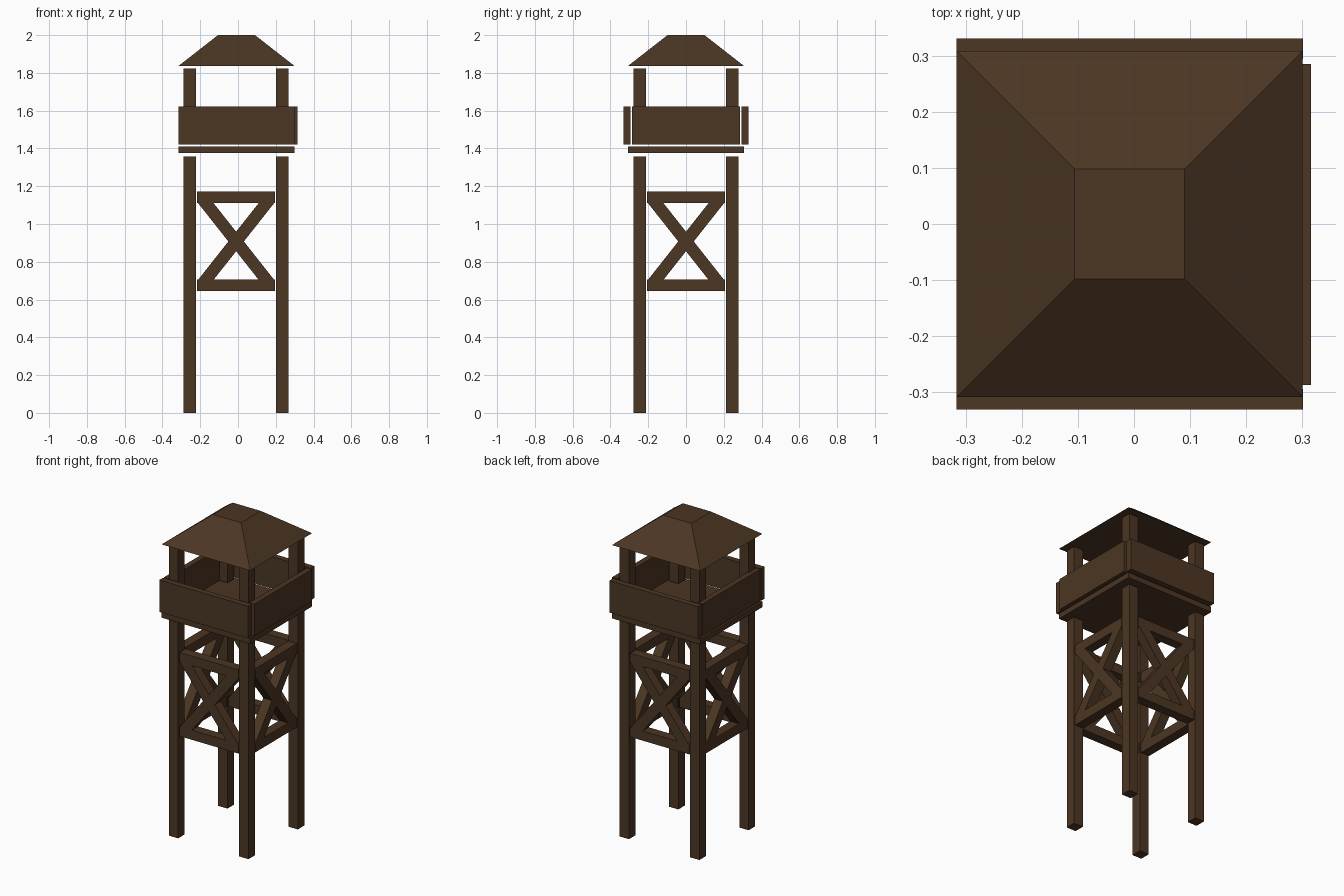
import bpy, bmesh, math
from mathutils import Matrix

if "Cube" in bpy.data.objects:
    bpy.data.objects.remove(bpy.data.objects["Cube"])

wood = bpy.data.materials.new("dark brown wood")
wood.diffuse_color = (0.072, 0.037, 0.017, 1)
wood.use_nodes = True
wood.node_tree.nodes["Principled BSDF"].inputs["Base Color"].default_value = wood.diffuse_color
CX = -0.008          # tower axis is slightly left of the bounding box centre


def finish(bm, name):
    bmesh.ops.recalc_face_normals(bm, faces=bm.faces[:])
    me = bpy.data.meshes.new(name)
    bm.to_mesh(me)
    bm.free()
    me.materials.append(wood)
    ob = bpy.data.objects.new(name, me)
    bpy.context.collection.objects.link(ob)
    return ob


def box(name, x0, x1, y0, y1, z0, z1, turn=None):
    bm = bmesh.new()
    bmesh.ops.create_cube(bm, size=1)
    for v in bm.verts:
        v.co = ((x0 + x1) / 2 + v.co.x * (x1 - x0),
                (y0 + y1) / 2 + v.co.y * (y1 - y0),
                (z0 + z1) / 2 + v.co.z * (z1 - z0))
    if turn is not None:
        bm.transform(turn)
    return finish(bm, name)


# lower legs and upper roof posts
P, HW = 0.245, 0.0325
for sx, side in ((-1, "left"), (1, "right")):
    for sy, end in ((-1, "front"), (1, "back")):
        x, y = CX + sx * P - 0.002, sy * P
        for part, z0, z1 in (("leg", 0, 1.357), ("roof_post", 1.42, 1.822)):
            box(f"{end}_{side}_{part}", x - HW, x + HW, y - HW, y + HW, z0, z1)

# platform floor
box("platform", CX - 0.308, CX + 0.308, -0.308, 0.308, 1.375, 1.41)

# parapet walls
box("front_wall", CX - 0.308, CX + 0.309, -0.331, -0.294, 1.42, 1.621)
box("back_wall", CX - 0.308, CX + 0.309, 0.294, 0.331, 1.42, 1.621)
box("left_wall", -0.315, -0.279, -0.287, 0.285, 1.42, 1.621)
box("right_wall", 0.279, 0.315, -0.287, 0.285, 1.42, 1.621)

# truncated pyramid roof
bm = bmesh.new()
bmesh.ops.create_cube(bm, size=2)
for v in bm.verts:
    r = 0.098 if v.co.z > 0 else 0.308
    v.co = (CX + v.co.x * r, v.co.y * r, 2.0 if v.co.z > 0 else 1.836)
finish(bm, "roof")

# bracing on each side: two rails and a cross between them
Z0, Z1, H, W, D = 0.705, 1.11, 0.16, 0.041, 0.03
zc = (Z0 + Z1) / 2
dz = (Z1 - Z0) / 2 * W / H
for i, side in enumerate(("front", "right", "back", "left")):
    turn = Matrix.Translation((CX - 0.002, 0, 0)) @ Matrix.Rotation(i * math.pi / 2, 4, "Z")
    y0, y1 = -P - D, -P + D
    box(side + "_upper_rail", -0.206, 0.206, y0, y1, Z1, 1.171, turn)
    box(side + "_lower_rail", -0.206, 0.206, y0, y1, 0.644, Z0, turn)
    outline = [(-H - W, Z0), (-H + W, Z0), (0, zc - dz), (H - W, Z0), (H + W, Z0), (W, zc),
               (H + W, Z1), (H - W, Z1), (0, zc + dz), (-H + W, Z1), (-H - W, Z1), (-W, zc)]
    bm = bmesh.new()
    face = bm.faces.new([bm.verts.new((x, y0, z)) for x, z in outline])
    ext = bmesh.ops.extrude_face_region(bm, geom=[face], use_keep_orig=True)
    for v in (g for g in ext["geom"] if isinstance(g, bmesh.types.BMVert)):
        v.co.y = y1
    bm.transform(turn)
    finish(bm, side + "_cross_brace")
